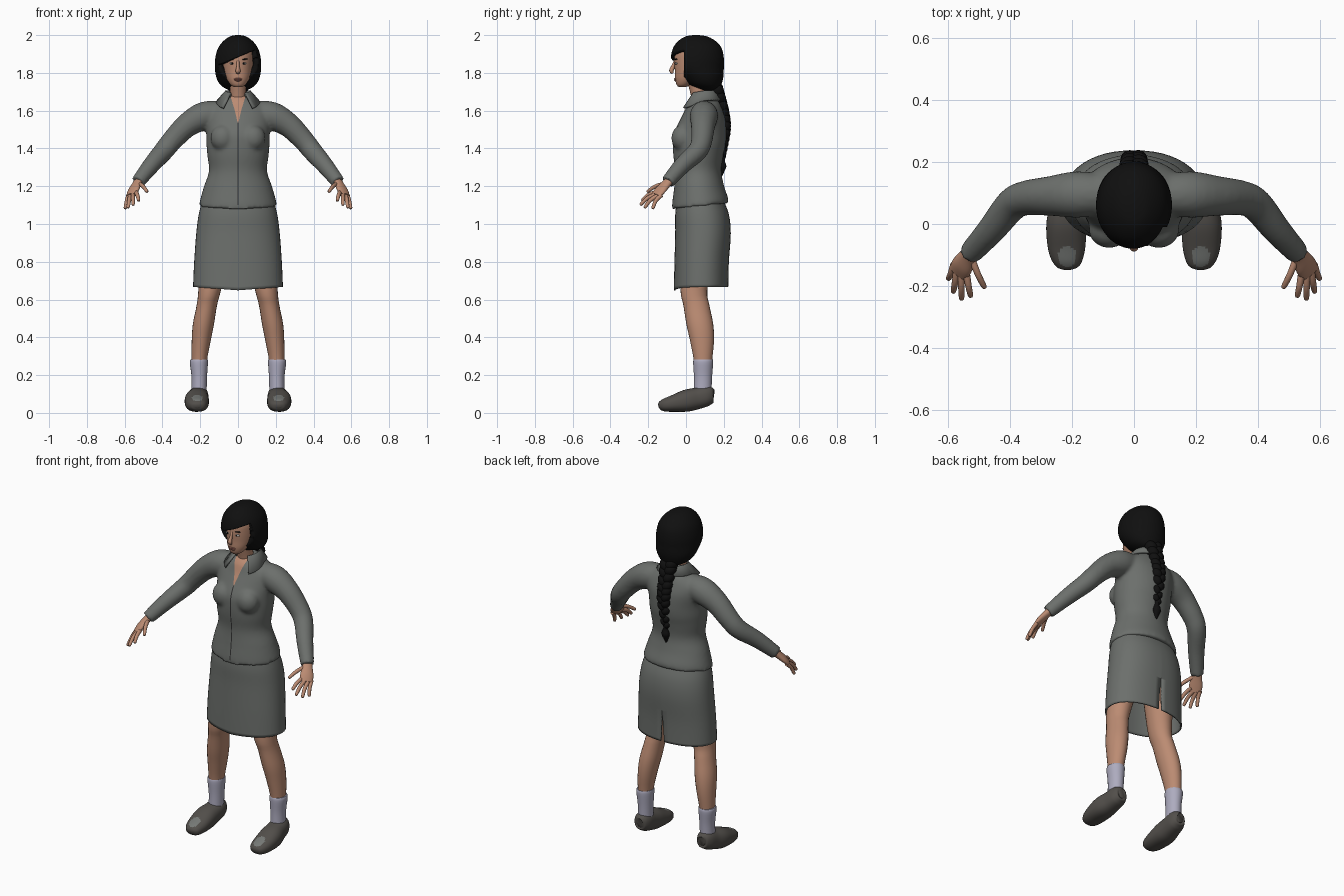
import bpy, bmesh, math
from mathutils import Vector, Matrix

if "Cube" in bpy.data.objects:
    bpy.data.objects.remove(bpy.data.objects["Cube"])


def material(name, rgb):
    m = bpy.data.materials.new(name)
    m.use_nodes = True
    m.diffuse_color = (*rgb, 1)
    m.node_tree.nodes["Principled BSDF"].inputs["Base Color"].default_value = (*rgb, 1)
    return m


SKIN = material("skin", (0.50, 0.26, 0.17))
HAIR = material("black hair", (0.005, 0.005, 0.005))
CLOTH = material("grey cloth", (0.15, 0.16, 0.15))
SEAM = material("dark seam", (0.03, 0.03, 0.03))
SOCK = material("pale sock", (0.42, 0.41, 0.52))
SHOE = material("brown grey leather", (0.085, 0.078, 0.07))
TOE = material("worn toe", (0.18, 0.19, 0.18))
LIP = material("lips", (0.33, 0.13, 0.10))
EYE = material("eye white", (0.5, 0.48, 0.46))


def smooth(rows, k):
    """Catmull-Rom interpolation of number rows."""
    out = []
    for i in range(len(rows) - 1):
        a, b, c, d = rows[max(i - 1, 0)], rows[i], rows[i + 1], rows[min(i + 2, len(rows) - 1)]
        for j in range(k):
            t = j / k
            out.append([q + t / 2 * (r - p + t * (2 * p - 5 * q + 4 * r - s + t * (3 * (q - r) + s - p)))
                        for p, q, r, s in zip(a, b, c, d)])
    return out + [list(rows[-1])]


def sweep(bm, rows, side=None, k=4, n=24, e=2, cap=True):
    """Loft ellipses (x, y, z, radius, radius); level rings unless a side axis is given."""
    rows = smooth(rows, k)
    centres = [Vector(r[:3]) for r in rows]
    rings = []
    for i, r in enumerate(rows):
        u, v = Vector((1, 0, 0)), Vector((0, 1, 0))
        if side:
            t = (centres[min(i + 1, len(rows) - 1)] - centres[max(i - 1, 0)]).normalized()
            s = Vector(side)
            u = (s - t * t.dot(s)).normalized()
            v = t.cross(u)
        ring = []
        for j in range(n):
            c, s = math.cos(math.tau * j / n), math.sin(math.tau * j / n)
            c, s = (math.copysign(abs(w) ** (2 / e), w) for w in (c, s))
            ring.append(bm.verts.new(centres[i] + u * c * max(r[3], 0.001) + v * s * max(r[4], 0.001)))
        rings.append(ring)
    for a, b in zip(rings, rings[1:]):
        for j in range(n):
            bm.faces.new((a[j], a[(j + 1) % n], b[(j + 1) % n], b[j]))
    if cap:
        bm.faces.new(rings[0])
        bm.faces.new(rings[-1])
    return bm


def blob(bm, centre, radii, tilt=0):
    m = Matrix.Translation(centre) @ Matrix.Rotation(tilt, 4, 'Y') @ Matrix.Diagonal((*radii, 1))
    bmesh.ops.create_uvsphere(bm, u_segments=20, v_segments=12, radius=1, matrix=m)
    return bm


def finish(name, bm, *mats, mirror=False):
    bmesh.ops.recalc_face_normals(bm, faces=bm.faces)
    me = bpy.data.meshes.new(name)
    bm.to_mesh(me)
    bm.free()
    for m in mats:
        me.materials.append(m)
    me.polygons.foreach_set("use_smooth", [True] * len(me.polygons))
    me.set_sharp_from_angle(angle=math.radians(50))
    ob = bpy.data.objects.new(name, me)
    bpy.context.collection.objects.link(ob)
    if mirror:
        ob.modifiers.new("mirror", 'MIRROR').use_mirror_merge = False
    return ob


def cut(bm, point, normal):
    geom = bm.verts[:] + bm.edges[:] + bm.faces[:]
    bmesh.ops.bisect_plane(bm, geom=geom, plane_co=point, plane_no=normal)


def remove_faces(bm, rule):
    doomed = [f for f in bm.faces if rule(f.calc_center_median())]
    bmesh.ops.delete(bm, geom=doomed, context='FACES')


def thicken(ob, amount, offset=-1):
    s = ob.modifiers.new("thickness", 'SOLIDIFY')
    s.thickness, s.offset = amount, offset


# Jacket: torso, bust and sleeves fused into one skin
bm = sweep(bmesh.new(), [
    (0, .075, 1.095, .207, .15), (0, .075, 1.13, .2, .147), (0, .07, 1.2, .18, .132),
    (0, .065, 1.28, .154, .122), (0, .065, 1.36, .162, .132), (0, .07, 1.42, .167, .14),
    (0, .075, 1.48, .168, .14), (0, .09, 1.55, .175, .122), (0, .095, 1.6, .17, .102),
    (0, .095, 1.64, .125, .087), (0, .095, 1.665, .075, .07), (0, .095, 1.69, .05, .045)], n=40)
for v in bm.verts:
    if v.co.z < 1.2:
        v.co.z += (1.2 - v.co.z) * (v.co.y - .075)
for s in (1, -1):
    blob(bm, (s * .08, -.018, 1.455), (.066, .06, .07))
    sweep(bm, [(s * x, y, z, r, r) for x, y, z, r in (
        (.09, .095, 1.59, .062), (.18, .095, 1.572, .075), (.27, .09, 1.522, .064),
        (.35, .083, 1.44, .056), (.395, .06, 1.385, .053), (.46, -.02, 1.31, .046),
        (.53, -.097, 1.222, .037))], side=(0, 0, 1))
jacket = finish("jacket", bm, CLOTH)
fuse = jacket.modifiers.new("fuse", 'REMESH')
fuse.mode, fuse.voxel_size, fuse.use_smooth_shade = 'VOXEL', .01, True
relax = jacket.modifiers.new("relax", 'SMOOTH')
relax.factor, relax.iterations = .5, 5


# Thin panels laid on the jacket front: open neckline and closing seam
def panel(name, rows, mat):
    bm = bmesh.new()
    grid = [[bm.verts.new((w * i / 3, -.4, z)) for i in range(-3, 4)] for z, w in smooth(rows, 24)]
    for a, b in zip(grid, grid[1:]):
        for i in range(6):
            bm.faces.new((a[i], a[i + 1], b[i + 1], b[i]))
    w = finish(name, bm, mat).modifiers.new("lay", 'SHRINKWRAP')
    w.target, w.wrap_method, w.wrap_mode = jacket, 'PROJECT', 'ABOVE_SURFACE'
    w.use_project_y, w.offset = True, .003


panel("neckline", [(1.53, .001), (1.6, .017), (1.675, .04)], SKIN)
panel("jacket_seam", [(1.1, .003), (1.3, .003), (1.535, .003)], SEAM)

# Collar: folded band, open at the front with pointed tips
bm = bmesh.new()
prev = None
for i in range(33):
    a = math.radians(-146 + 292 * i / 32)
    f = max(0, -math.cos(a))
    s, c = math.sin(a), math.cos(a)
    col = [bm.verts.new(p) for p in (
        (.06 * s, .095 + .062 * c, 1.68 - .01 * f),
        (.068 * s, .095 + .07 * c, 1.7 - .012 * f),
        ((.105 + .04 * f) * s, .095 + (.092 + .045 * f) * c, 1.655 - .05 * f))]
    if prev:
        for j in (0, 1):
            bm.faces.new((prev[j], prev[j + 1], col[j + 1], col[j]))
    prev = col
thicken(finish("collar", bm, CLOTH), .012, 0)

# Skirt: open tube with a back slit
bm = sweep(bmesh.new(), [
    (0, .075, 1.13, .188, .122), (0, .085, 1.05, .208, .142), (0, .09, .95, .221, .147),
    (0, .083, .8, .232, .144), (0, .08, .667, .238, .144)], n=48, k=6, e=2.2, cap=False)
for s in (1, -1):
    cut(bm, (0, 0, .86), (s, 0, .06))
cut(bm, (0, 0, .86), (0, 0, 1))
remove_faces(bm, lambda c: c.y > .1 and c.z < .86 and abs(c.x) < .06 * (.86 - c.z))
for v in bm.verts:
    if v.co.z < .72 and v.co.y < .08:
        v.co.z -= .018 * (1 - abs(v.co.x) / .24) * (.72 - v.co.z) / .053
thicken(finish("skirt", bm, CLOTH), .008)

# Legs, socks and shoes
finish("legs", sweep(bmesh.new(), [
    (.1, .075, 1.0, .085, .09), (.122, .06, .85, .08, .085), (.15, .042, .65, .06, .071),
    (.165, .055, .57, .054, .069), (.183, .073, .47, .056, .071), (.195, .085, .38, .05, .063),
    (.205, .09, .27, .04, .048), (.205, .09, .15, .034, .042)]), SKIN, mirror=True)
finish("socks", sweep(bmesh.new(), [
    (.206, .091, .283, .046, .05), (.207, .091, .265, .048, .053), (.205, .09, .19, .041, .048),
    (.206, .088, .11, .04, .047)]), SOCK, mirror=True)
bm = sweep(bmesh.new(), [
    (.215, -.146, .035, .012, .008), (.215, -.138, .037, .034, .022), (.215, -.115, .041, .05, .034),
    (.217, -.07, .049, .061, .044), (.218, 0, .064, .064, .058), (.212, .06, .077, .056, .057),
    (.208, .11, .09, .05, .054), (.206, .14, .093, .036, .042), (.206, .147, .093, .018, .024)],
    side=(1, 0, 0), k=8, n=40, e=2.3)
bm.normal_update()
for f in bm.faces:
    c = f.calc_center_median()
    f.material_index = int(c.z > .05 and math.hypot((c.x - .215) / .03, (c.y + .105) / .034) < 1)
finish("shoes", bm, SHOE, TOE, mirror=True)

# Hands: palm, four fingers and thumb
across = (.042, .03, -.015)
bm = sweep(bmesh.new(), [
    (.518, -.082, 1.238, .027, .023), (.535, -.105, 1.212, .029, .02),
    (.553, -.135, 1.18, .037, .018), (.565, -.158, 1.152, .034, .013)], side=across)
for base, tip in (((.54, -.155, 1.17), (.525, -.234, 1.122)), ((.556, -.152, 1.16), (.555, -.243, 1.1)),
                  ((.57, -.145, 1.153), (.582, -.22, 1.085)), ((.58, -.13, 1.153), (.598, -.177, 1.08)),
                  ((.525, -.105, 1.215), (.48, -.206, 1.17))):
    b, t = Vector(base), Vector(tip)
    mid = (b + t) / 2 + Vector((0, -.006, .007))
    end = t + (mid - t) * .12
    sweep(bm, [(*p, r, r) for p, r in ((b, .0115), (mid, .0105), (end, .0085), (t, .003))],
          side=across, n=12)
finish("hands", bm, SKIN, mirror=True)

# Head, nose and neck
bm = sweep(bmesh.new(), [
    (0, -.02, 1.724, .018, .018), (0, -.012, 1.738, .04, .038), (0, .008, 1.77, .061, .066),
    (0, .03, 1.81, .074, .089), (0, .045, 1.86, .081, .107), (0, .05, 1.91, .082, .107),
    (0, .055, 1.95, .065, .085), (0, .055, 1.97, .03, .04)], n=32)
sweep(bm, [(0, -.056, 1.865, .007, .007), (0, -.068, 1.835, .008, .01),
           (0, -.077, 1.812, .013, .012), (0, -.07, 1.798, .01, .006)], side=(1, 0, 0), n=16)
sweep(bm, [(0, .09, 1.6, .05, .05), (0, .072, 1.68, .043, .046), (0, .05, 1.78, .045, .05)])
finish("head", bm, SKIN)
finish("lips", blob(blob(bmesh.new(), (0, -.054, 1.768), (.022, .009, .005)),
                    (0, -.054, 1.761), (.018, .009, .006)), LIP)
finish("eyes", blob(bmesh.new(), (.031, -.05, 1.85), (.014, .009, .006)), EYE, mirror=True)
finish("irises", blob(bmesh.new(), (.031, -.056, 1.85), (.005, .005, .005)), HAIR, mirror=True)
finish("eyebrows", blob(bmesh.new(), (.034, -.052, 1.872), (.019, .008, .003), -.1), HAIR, mirror=True)

# Hair: cap with a slanted fringe cut open over the face
bm = sweep(bmesh.new(), [
    (0, .052, 2.0, .012, .016), (0, .055, 1.992, .045, .06), (0, .058, 1.966, .08, .102),
    (0, .06, 1.93, .106, .129), (0, .06, 1.88, .12, .14), (0, .063, 1.83, .122, .137),
    (0, .085, 1.78, .116, .113), (0, .1, 1.74, .096, .088), (0, .12, 1.715, .062, .058),
    (0, .13, 1.7, .02, .03)], n=48)
cut(bm, (0, 0, 1.885), (-.4, 0, 1))
cut(bm, (0, -.01, 0), (0, 1, 0))
remove_faces(bm, lambda c: c.y < -.01 and c.z < 1.885 + .4 * c.x)
thicken(finish("hair", bm, HAIR), .03)

# Braid: alternating strands ending in a tuft
bm = bmesh.new()
path = smooth([(1.715, .16, .042), (1.6, .196, .036), (1.5, .208, .033), (1.36, .192, .022)], 6)
for i, (z, y, r) in enumerate(path):
    s = 1 if i % 2 else -1
    blob(bm, (s * r * .4, y, z), (r * .8, r * .9, r), s * .6)
sweep(bm, [(0, .192, 1.36, .016, .016), (0, .192, 1.335, .014, .014), (0, .194, 1.305, .024, .02),
           (0, .19, 1.275, .014, .012), (0, .186, 1.245, .002, .002)], n=14)
finish("braid", bm, HAIR)
